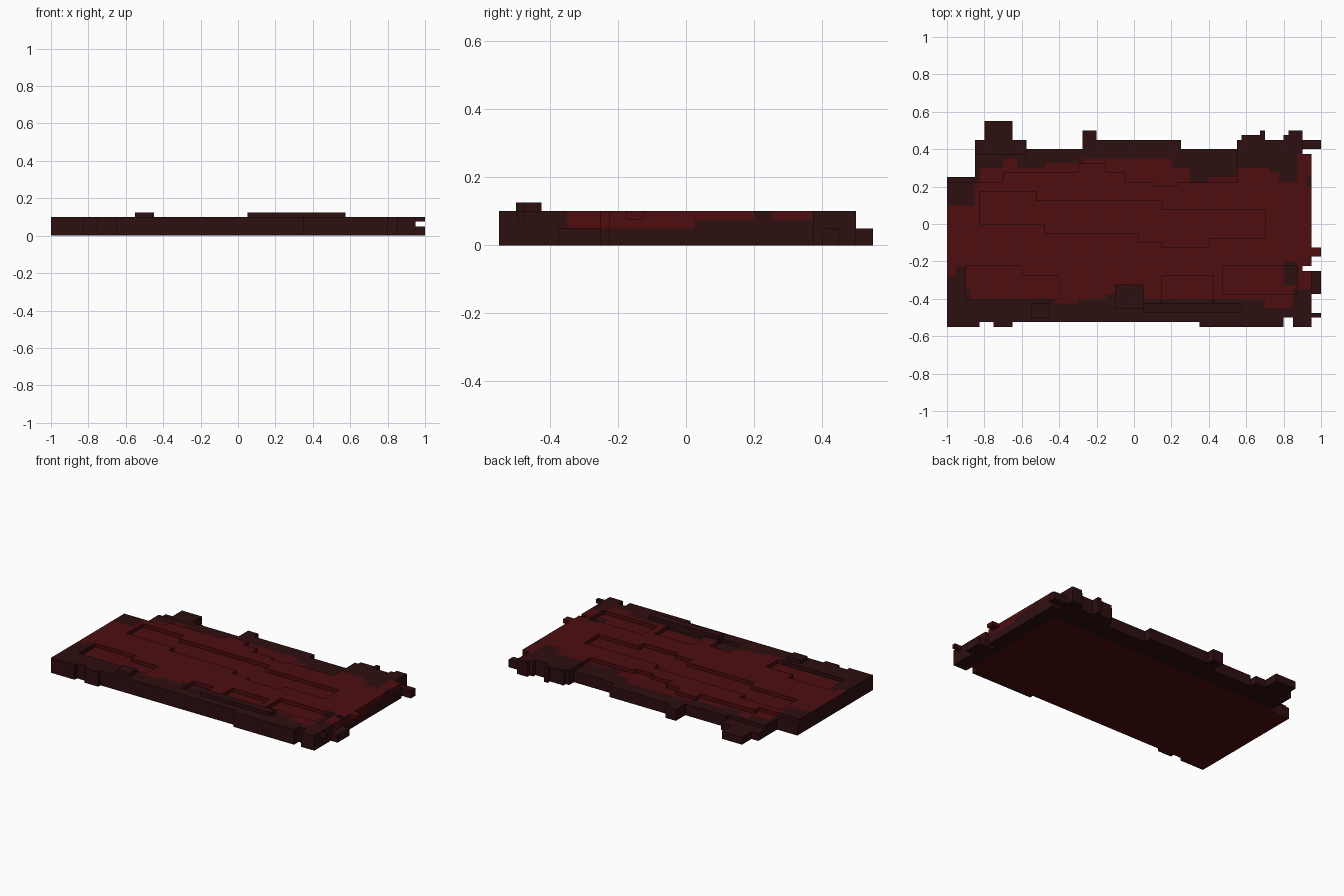
import bpy
import bmesh
import math

cube = bpy.data.objects.get("Cube")
if cube:
    bpy.data.objects.remove(cube, do_unlink=True)


def material(name, rgb):
    m = bpy.data.materials.new(name)
    m.use_nodes = True
    m.diffuse_color = (*rgb, 1)
    bsdf = m.node_tree.nodes["Principled BSDF"]
    bsdf.inputs["Base Color"].default_value = (*rgb, 1)
    bsdf.inputs["Roughness"].default_value = 0.9
    return m


DARK, RED = 0, 1
mats = [material("dark maroon", (0.027, 0.0045, 0.005)),
        material("deep red", (0.075, 0.004, 0.005))]

CELL, NX, NY = 0.025, 80, 44

# Stepped edges: (x where the step ends, y of the edge)
BACK = [(-.85, .25), (-.8, .45), (-.65, .55), (-.575, .45), (-.275, .4), (-.2, .5),
        (.25, .45), (.55, .4), (.575, .45), (.675, .475), (.7, .5), (.8, .45),
        (.825, .475), (.9, .5), (.95, .375)]
FRONT = [(-.825, -.55), (-.75, -.525), (-.65, -.55), (.35, -.525), (.8, -.55),
         (.85, -.5), (.95, -.55)]
RED_BACK = [(-.85, .1), (-.825, .225), (-.7, .3), (-.625, .35), (-.475, .3), (-.275, .325),
            (.2, .35), (.3, .3), (.4, .225), (.55, .25), (.725, .3), (.775, .275),
            (.875, .225), (.95, .375)]
RED_FRONT = [(-.95, -.275), (-.9, -.225), (-.875, -.35), (-.425, -.4), (-.3, -.425),
             (-.15, -.4), (-.1, -.375), (.05, -.325), (.7, -.4), (.85, -.45), (.95, -.35)]
RIDGE = [(-.7, .225), (-.3, .275), (-.15, .325), (-.05, .275), (.1, .225), (.225, .2),
         (.875, .225), (.95, .6)]
HOLLOW_BACK = [(-.825, -1), (-.525, .175), (-.1, .125), (.15, .125), (.4, .075),
               (.7, .075), (.95, -1)]
HOLLOW_FRONT = [(-.475, 0), (-.275, -.05), (.025, -.05), (.15, -.1), (.4, -.125), (.95, -.075)]

# Sunken patches and raised bars: x0, x1, y0, y1, height
PATCHES = [(.15, .425, -.425, -.275, .075), (.475, .875, -.375, -.225, .075),
           (-.9, -.6, -.4, -.225, .075), (-.6, -.4, -.4, -.275, .075),
           (-.55, -.45, -.5, -.425, .125), (-.1, .05, -.45, -.325, .075),
           (.05, .575, -.475, -.425, .125)]


def step(steps, x):
    return next((y for end, y in steps if x < end), steps[-1][1])


def height(i, j):
    """Top of the slab at one grid cell; zero where there is none."""
    if not (0 <= i < NX and 0 <= j < NY):
        return 0
    x, y = -1 + (i + .5) * CELL, -.55 + (j + .5) * CELL
    if x > .95 or not step(FRONT, x) < y < step(BACK, x):
        return 0
    if x > .9 and -.25 < y < -.225:
        return 0
    for x0, x1, y0, y1, h in PATCHES:
        if x0 < x < x1 and y0 < y < y1:
            return h
    if step(HOLLOW_FRONT, x) < y < step(HOLLOW_BACK, x):
        return .075
    if x < -.575 and y > .375:
        return .05
    if y > step(RIDGE, x) and x < .55:
        return .075
    return .1


def colour(i, j):
    """The red field, with two dark worn spots near the left end."""
    x, y = -1 + (i + .5) * CELL, -.55 + (j + .5) * CELL
    if .8 < x < .875 and -.325 < y < -.2 or .92 < x < .95 and .2 < y < .25:
        return DARK
    return RED if step(RED_FRONT, x) < y < step(RED_BACK, x) else DARK


def finish(bm, name):
    bmesh.ops.remove_doubles(bm, verts=bm.verts, dist=.0005)
    bmesh.ops.recalc_face_normals(bm, faces=bm.faces)
    bmesh.ops.dissolve_limit(bm, angle_limit=math.radians(1), verts=bm.verts,
                             edges=bm.edges, delimit={'MATERIAL'})
    mesh = bpy.data.meshes.new(name)
    bm.to_mesh(mesh)
    bm.free()
    for m in mats:
        mesh.materials.append(m)
    ob = bpy.data.objects.new(name, mesh)
    bpy.context.collection.objects.link(ob)
    return ob


# Main stepped slab
bm = bmesh.new()


def quad(pts, mat):
    bm.faces.new([bm.verts.new(p) for p in pts]).material_index = mat


for i in range(NX):
    for j in range(NY):
        h = height(i, j)
        if not h:
            continue
        x0, y0 = -1 + i * CELL, -.55 + j * CELL
        x1, y1 = x0 + CELL, y0 + CELL
        c = colour(i, j)
        quad([(x0, y0, h), (x1, y0, h), (x1, y1, h), (x0, y1, h)], c)
        under = RED if x1 < .87 and -.53 < y0 < .26 else DARK
        quad([(x0, y1, 0), (x1, y1, 0), (x1, y0, 0), (x0, y0, 0)], under)
        # Walls down to each lower neighbour, one layer at a time
        for di, dj, a, b in ((1, 0, (x1, y0), (x1, y1)), (-1, 0, (x0, y1), (x0, y0)),
                             (0, 1, (x1, y1), (x0, y1)), (0, -1, (x0, y0), (x1, y0))):
            low = height(i + di, j + dj)
            for k in range(round(low / CELL), round(h / CELL)):
                z0, z1 = k * CELL, (k + 1) * CELL
                red_from = .049 if y0 < .02 else .074
                red = c == RED and (low > 0 or di == 1 and z0 > red_from)
                quad([(*a, z0), (*b, z0), (*b, z1), (*a, z1)], RED if red else DARK)
finish(bm, "stepped_slab")


# Loose end tabs on the left side
def tab(name, x0, x1, y0, y1, z0, z1, mat):
    b = bmesh.new()
    bmesh.ops.create_cube(b, size=1)
    for v in b.verts:
        v.co = ((x0 + x1) / 2 + v.co.x * (x1 - x0), (y0 + y1) / 2 + v.co.y * (y1 - y0),
                (z0 + z1) / 2 + v.co.z * (z1 - z0))
    for f in b.faces:
        f.material_index = mat
    finish(b, name)


tab("back_tab", .9, 1, .4, .45, 0, .05, DARK)
tab("middle_tab", .95, 1, -.175, -.125, .075, .1, RED)
tab("front_tab", .9, 1, -.375, -.25, 0, .05, DARK)
tab("corner_tab", .95, 1, -.5, -.475, .075, .1, DARK)
